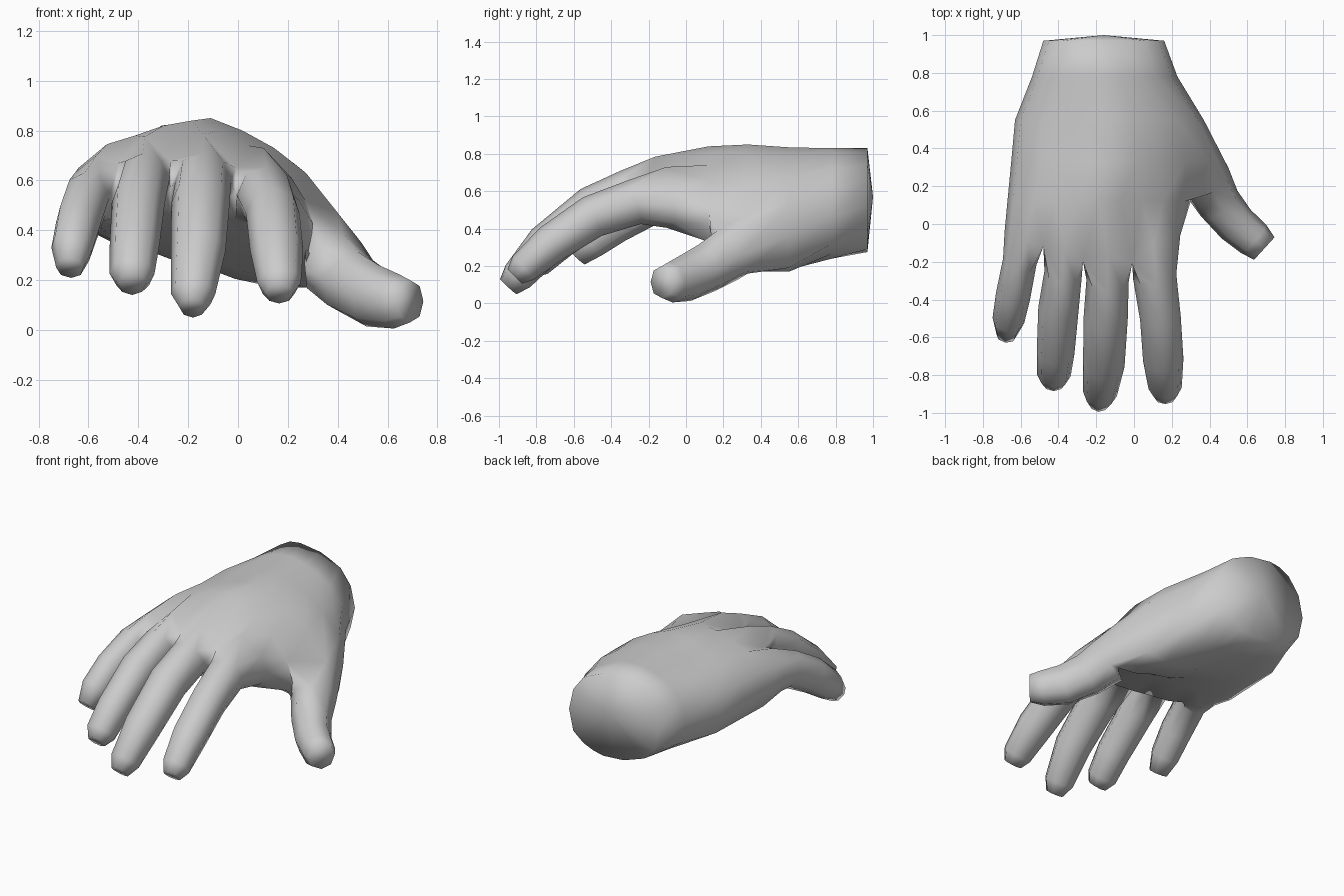
import bpy, bmesh
from mathutils import Vector

if "Cube" in bpy.data.objects:
    bpy.data.objects.remove(bpy.data.objects["Cube"])

skin = bpy.data.materials.new("plain grey")
skin.diffuse_color = (0.6, 0.6, 0.6, 1)
skin.use_nodes = True
skin.node_tree.nodes["Principled BSDF"].inputs["Base Color"].default_value = skin.diffuse_color

bm = bmesh.new()
UP = Vector((0, 0, 1))


def vert(x, y, z):
    return bm.verts.new((x, y, z))


def bridge(a, b):
    """Join two loops of equal length with quads."""
    n = len(a)
    for i in range(n):
        j = (i + 1) % n
        bm.faces.new((a[i], a[j], b[j], b[i]))


def digit(base, path):
    """Grow an eight-sided finger from a base loop; path = x, y, z, half width, half height."""
    pts = [Vector(p[:3]) for p in path]
    last = base
    for i, (x, y, z, w, h) in enumerate(path):
        t = (pts[min(i + 1, len(pts) - 1)] - pts[max(i - 1, 0)]).normalized()
        right = UP.cross(t).normalized()
        up = t.cross(right)
        shape = [(-.72, .72), (0, 1), (.72, .72), (1, 0),
                 (.72, -.72), (0, -1), (-.72, -.72), (-1, 0)]
        ring = [bm.verts.new(pts[i] + right * (a * w) + up * (b * h)) for a, b in shape]
        bridge(last, ring)
        last = ring
    bm.faces.new(last)


def spread(vals, bulge):
    """Expand five values to nine, lifting the in-between ones."""
    out = []
    for i in range(4):
        out += [vals[i], (vals[i] + vals[i + 1]) / 2 + bulge[i]]
    return out + [vals[4]]


def loop_of(r):
    return r["top"] + [r["right"]] + r["bot"][::-1] + [r["left"]]


# Palm cross-sections: y, left x, right x, five top heights, five bottom heights
sections = [
    (.97, -.45, .13, (.68, .82, .82, .78, .65), (.40, .31, .28, .29, .38)),
    (.78, -.51, .20, (.66, .80, .83, .77, .61), (.40, .31, .26, .24, .32)),
    (.55, -.60, .34, (.65, .79, .835, .75, .53), (.40, .32, .25, .18, .19)),
    (.33, -.62, .40, (.65, .78, .85, .73, .47), (.41, .34, .28, .21, .16)),
    (.12, -.64, .27, (.65, .78, .84, .74, .52), (.42, .40, .39, .37, .33)),
]
rings = []
for y, xl, xr, top, bot in sections:
    xs = [xl + (xr - xl) * i / 8 for i in range(9)]
    tz = spread(top, (.03, .01, .01, .03))
    bz = spread(bot, (-.02, -.01, -.01, -.015))
    rings.append({
        "top": [vert(x, y, z) for x, z in zip(xs, tz)],
        "bot": [vert(x, y, z) for x, z in zip(xs, bz)],
        "left": vert(xl - .03, y, (top[0] + bot[0]) / 2),
        "right": vert(xr + .03, y, (top[4] + bot[4]) / 2)})

# Knuckle row, with webs between the fingers
xs = spread((-.655, -.48, -.27, -.01, .215), (0, 0, 0, 0))
ys = spread((-.04, -.12, -.20, -.21, -.06), (0, .03, .04, .03))
tz = spread((.63, .67, .68, .65, .61), (.05, .10, .12, .10))
bz = spread((.46, .45, .46, .44, .43), (-.03, -.03, -.03, -.03))
knuckles = {
    "top": [vert(*p) for p in zip(xs, ys, tz)],
    "bot": [vert(*p) for p in zip(xs, ys, bz)],
    "left": vert(-.685, -.04, .54),
    "right": vert(.245, -.06, .52)}
rings.append(knuckles)

for a, b in zip(rings, rings[1:]):
    bridge(loop_of(a), loop_of(b))

# Wrist end, slightly domed
rim = loop_of(rings[0])
hub = vert(-.16, 1.0, .57)
for i in range(len(rim)):
    bm.faces.new((rim[i], rim[(i + 1) % len(rim)], hub))

# Four fingers, from smallest to index
walls = [knuckles["left"]]
for c in (2, 4, 6):
    walls.append(vert(xs[c], ys[c] + .01, (tz[c] + bz[c]) / 2))
walls.append(knuckles["right"])
fingers = [
    [(-.605, -.20, .53, .09, .115), (-.64, -.38, .43, .092, .11),
     (-.665, -.51, .33, .085, .095), (-.675, -.585, .25, .055, .06)],
    [(-.375, -.26, .60, .10, .12), (-.40, -.45, .51, .107, .115), (-.415, -.68, .34, .10, .105),
     (-.425, -.80, .225, .09, .09), (-.425, -.845, .185, .055, .06)],
    [(-.14, -.30, .595, .112, .125), (-.15, -.50, .51, .117, .12), (-.16, -.75, .315, .11, .11),
     (-.18, -.90, .145, .09, .088), (-.185, -.95, .09, .05, .06)],
    [(.11, -.28, .54, .115, .122), (.14, -.50, .465, .108, .115), (.155, -.72, .32, .107, .105),
     (.165, -.87, .19, .088, .085), (.165, -.915, .145, .055, .055)],
]
for f, path in enumerate(fingers):
    c = 2 * f
    base = (knuckles["top"][c:c + 3] + [walls[f + 1]]
            + knuckles["bot"][c:c + 3][::-1] + [walls[f]])
    digit(base, path)

# Thumb, grown from an opening in the side of the palm
back, mid, front = rings[2:5]
bmesh.ops.delete(bm, geom=[mid["right"]], context='VERTS')
digit([front["top"][8], mid["top"][8], back["top"][8], back["right"],
       back["bot"][8], mid["bot"][8], front["bot"][8], front["right"]],
      [(.385, .225, .26, .135, .145), (.45, .11, .19, .118, .135), (.54, .0, .137, .108, .128),
       (.635, -.08, .115, .1, .11), (.69, -.13, .115, .08, .085)])

bmesh.ops.recalc_face_normals(bm, faces=bm.faces)
for face in bm.faces:
    face.smooth = True
mesh = bpy.data.meshes.new("hand")
bm.to_mesh(mesh)
bm.free()
mesh.materials.append(skin)
bpy.context.collection.objects.link(bpy.data.objects.new("hand", mesh))
